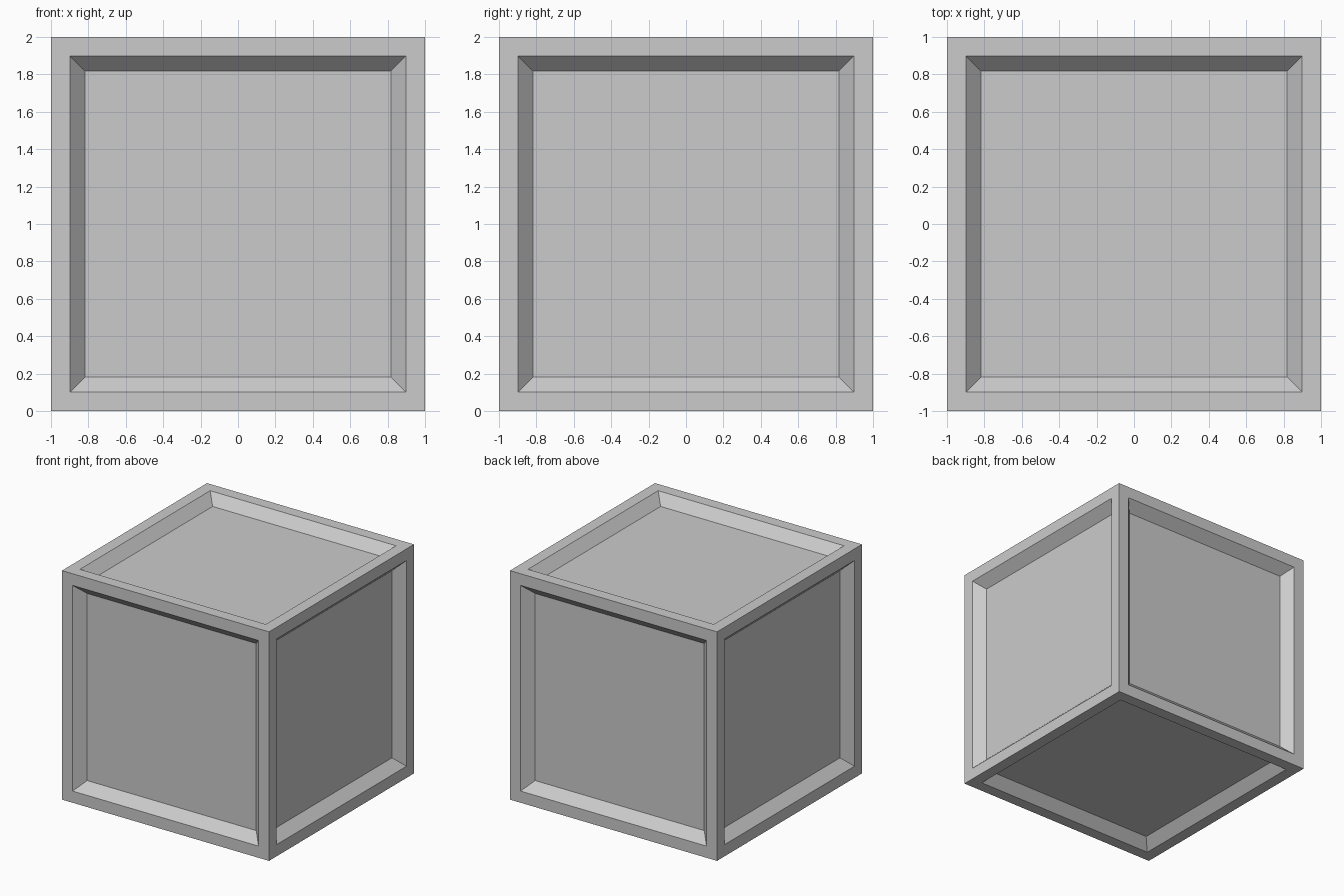
import bpy
import bmesh
from mathutils import Matrix

if "Cube" in bpy.data.objects:
    bpy.data.objects.remove(bpy.data.objects["Cube"])

RIM = 0.102      # width of the flat frame around each face
SLOPE = 0.081    # width of the bevelled wall, seen face on
DEPTH = 0.085    # how far each panel is sunk

bm = bmesh.new()
bmesh.ops.create_cube(bm, size=2.0, matrix=Matrix.Translation((0, 0, 1)))
panels = bm.faces[:]

# Flat frame around every side
bmesh.ops.inset_individual(bm, faces=panels, thickness=RIM, depth=0.0,
                           use_even_offset=True)
# Sloped walls down to the sunken panels
bmesh.ops.inset_individual(bm, faces=panels, thickness=SLOPE, depth=-DEPTH,
                           use_even_offset=True)

mesh = bpy.data.meshes.new("panelled_crate")
bm.to_mesh(mesh)
bm.free()
crate = bpy.data.objects.new("panelled_crate", mesh)
bpy.context.collection.objects.link(crate)
